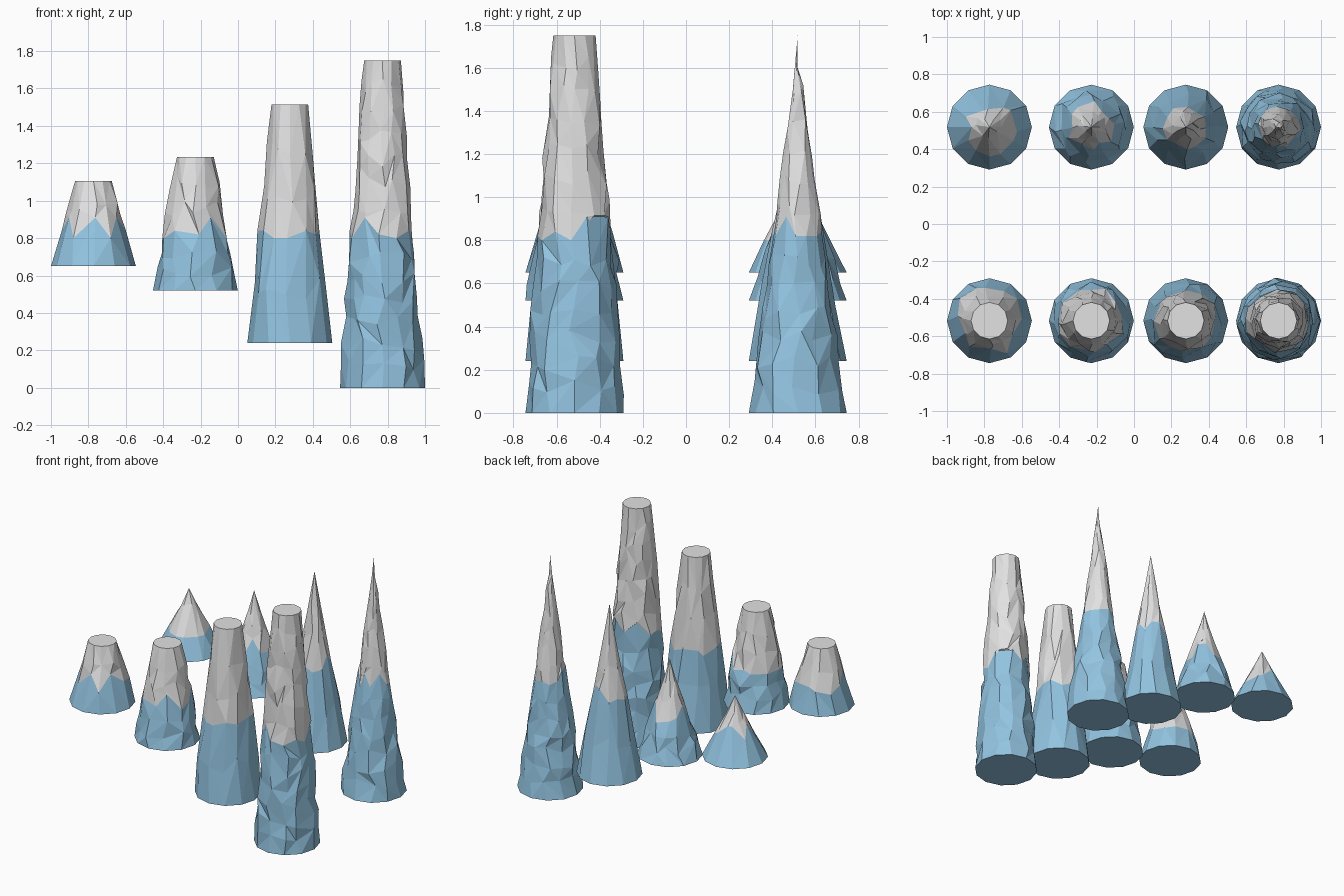
import bpy, bmesh, math, random

random.seed(7)
cube = bpy.data.objects.get("Cube")
if cube:
    bpy.data.objects.remove(cube, do_unlink=True)

SIDES = 12
BASE_R = 0.227
TOP_R = 0.098
SNOW_LINE = 0.82


def make_material(name, color):
    mat = bpy.data.materials.new(name)
    mat.use_nodes = True
    mat.diffuse_color = color
    mat.node_tree.nodes["Principled BSDF"].inputs["Base Color"].default_value = color
    return mat


blue = make_material("ice_blue", (0.29, 0.55, 0.75, 1))
grey = make_material("pale_grey", (0.76, 0.76, 0.76, 1))


def make_spire(name, x, y, bottom, top, low_rings, high_rings, pointed):
    """Rough rock spire: blue rings below the snow line, grey rings above."""
    bm = bmesh.new()

    def radius(z):
        t = (z - bottom) / (top - bottom)
        return BASE_R * (1 - t) ** 1.08 if pointed else BASE_R + (TOP_R - BASE_R) * t

    # Ring heights: even steps to the snow line, then even steps to the top
    low_step = (SNOW_LINE - bottom) / low_rings
    high_step = (top - SNOW_LINE) / high_rings
    heights = [bottom + low_step * i for i in range(low_rings)]
    heights += [SNOW_LINE + high_step * i for i in range(high_rings + 1)]
    if pointed:
        heights.pop()

    rings = []
    for i, z in enumerate(heights):
        rough = 0 if i == 0 or (not pointed and i == len(heights) - 1) else 1
        step = low_step if i < low_rings else high_step
        wobble = min(0.3 * step, 0.06)
        ring = []
        for k in range(SIDES):
            a = 2 * math.pi * (k + rough * random.uniform(-0.32, 0.32)) / SIDES
            vz = z + rough * random.uniform(-wobble, wobble)
            if i == low_rings:
                vz = SNOW_LINE + random.choice((-0.02, 0, 0.02, 0.09))
            r = radius(vz) * (1 + rough * random.uniform(-0.06, 0.08))
            ring.append(bm.verts.new((r * math.cos(a), r * math.sin(a), vz)))
        rings.append(ring)

    # Sides, each quad split along a random diagonal
    for i, (lower, upper) in enumerate(zip(rings, rings[1:])):
        for k in range(SIDES):
            n = (k + 1) % SIDES
            a, b, c, d = lower[k], lower[n], upper[n], upper[k]
            if random.random() < 0.5:
                tris = ((a, b, c), (a, c, d))
            else:
                tris = ((a, b, d), (b, c, d))
            for tri in tris:
                bm.faces.new(tri).material_index = int(i >= low_rings)

    # Base, then a sharp tip or a flat cap
    bm.faces.new(rings[0][::-1])
    if pointed:
        tip = bm.verts.new((0, 0, top))
        for k in range(SIDES):
            face = bm.faces.new((rings[-1][k], rings[-1][(k + 1) % SIDES], tip))
            face.material_index = 1
        # Fewer, broader facets towards the tip
        bmesh.ops.remove_doubles(bm, verts=sum(rings[low_rings + 1:], []), dist=0.03)
    else:
        bm.faces.new(rings[-1]).material_index = 1
    bmesh.ops.recalc_face_normals(bm, faces=bm.faces)

    mesh = bpy.data.meshes.new(name)
    bm.to_mesh(mesh)
    bm.free()
    mesh.materials.append(blue)
    mesh.materials.append(grey)
    obj = bpy.data.objects.new(name, mesh)
    obj.location = (x, y, 0)
    bpy.context.collection.objects.link(obj)


# Four sizes: x, bottom, top, rings below and above the snow line
sizes = {
    "small": (-0.773, 0.65, 1.105, 1, 2),
    "medium": (-0.228, 0.52, 1.235, 3, 3),
    "large": (0.277, 0.24, 1.515, 2, 3),
    "tall": (0.773, 0.0, 1.75, 7, 7),
}
for size, (x, bottom, top, low, high) in sizes.items():
    make_spire(size + "_blunt_spire", x, -0.517, bottom, top, low, high, False)
    make_spire(size + "_pointed_spire", x, 0.518, bottom, top, low, high, True)
